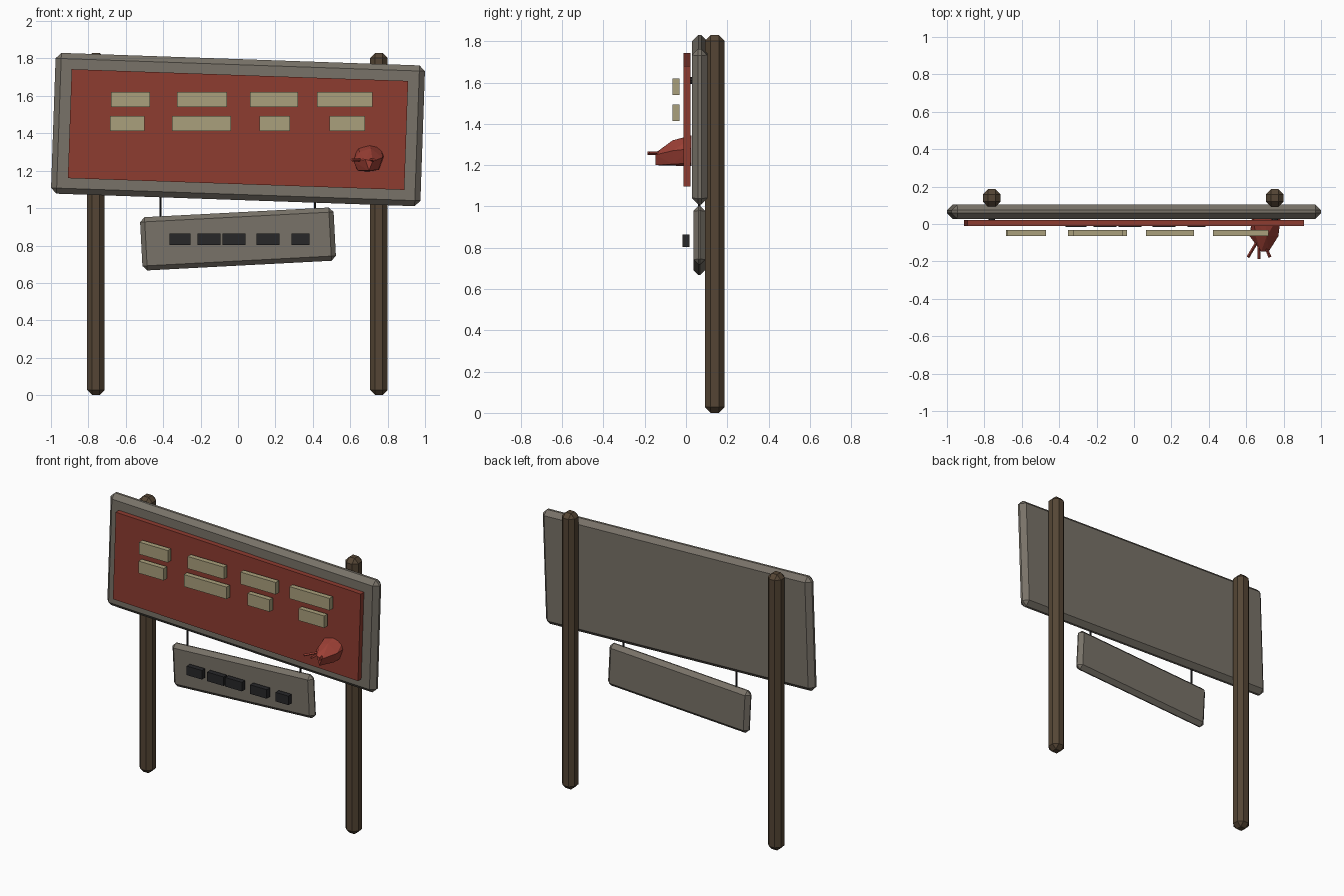
import bpy, bmesh
from math import radians
from mathutils import Vector, Matrix

if "Cube" in bpy.data.objects:
    bpy.data.objects.remove(bpy.data.objects["Cube"])


def material(name, rgb):
    m = bpy.data.materials.new(name)
    m.diffuse_color = (*rgb, 1)
    m.use_nodes = True
    m.node_tree.nodes["Principled BSDF"].inputs["Base Color"].default_value = m.diffuse_color
    return m


BOARD = material("weathered_board", (0.19, 0.17, 0.14))
WOOD = material("dark_wood", (0.09, 0.06, 0.035))
RED = material("red_paint", (0.27, 0.045, 0.03))
SHELL = material("red_shell", (0.33, 0.05, 0.035))
CREAM = material("cream", (0.40, 0.35, 0.20))
DARK = material("charcoal", (0.02, 0.02, 0.022))


def finish(name, bm, mat):
    bmesh.ops.recalc_face_normals(bm, faces=bm.faces)
    me = bpy.data.meshes.new(name)
    bm.to_mesh(me)
    bm.free()
    me.materials.append(mat)
    ob = bpy.data.objects.new(name, me)
    bpy.context.collection.objects.link(ob)
    return ob


def box(name, center, size, mat, tilt=0, bevel=0):
    """Box with optional chamfered edges, tilted about y."""
    bm = bmesh.new()
    bmesh.ops.create_cube(bm, size=1)
    bmesh.ops.scale(bm, vec=size, verts=bm.verts)
    if bevel:
        bmesh.ops.bevel(bm, geom=bm.edges[:], offset=bevel, segments=1,
                        affect='EDGES', profile=0.5)
    ob = finish(name, bm, mat)
    ob.location = center
    ob.rotation_euler.y = radians(tilt)
    return ob


def bar(name, a, b, radius, mat, sides=6):
    """Straight rod between two points."""
    a, b = Vector(a), Vector(b)
    bm = bmesh.new()
    turn = (b - a).to_track_quat('Z', 'Y').to_matrix().to_4x4()
    bmesh.ops.create_cone(bm, cap_ends=True, segments=sides, radius1=radius,
                          radius2=radius, depth=(b - a).length,
                          matrix=Matrix.Translation((a + b) / 2) @ turn)
    return finish(name, bm, mat)


# Posts and the bolts in front of them
for side, x in (("left", -0.76), ("right", 0.753)):
    box(f"{side}_post", (x, 0.139, 0.915), (0.095, 0.096, 1.83), WOOD, bevel=0.028)
    bar(f"{side}_bolt", (x, 0.022, 1.61), (x, 0.06, 1.61), 0.018, DARK, 8)

# Main board and its red panel
box("main_board", (0, 0.066, 1.42), (1.976, 0.076, 0.753), BOARD, 2, 0.03)
box("red_panel", (0, 0.005, 1.42), (1.80, 0.034, 0.583), RED, 2)

# Raised cream blocks in two rows
rows = {
    1.58: [(-0.68, -0.47), (-0.325, -0.058), (0.063, 0.322), (0.423, 0.718)],
    1.453: [(-0.685, -0.50), (-0.352, -0.038), (0.115, 0.278), (0.49, 0.678)],
}
for r, (z, spans) in enumerate(rows.items()):
    for i, (a, b) in enumerate(spans):
        box(f"cream_block_{r + 1}_{i + 1}", ((a + b) / 2, -0.048, z),
            (b - a, 0.034, 0.08), CREAM)

# Hanging board, its rods and dark blocks
box("hanging_board", (0, 0.065, 0.835), (1.036, 0.058, 0.285), BOARD, -3, 0.025)
for side, x, low in (("left", -0.415, 0.93), ("right", 0.412, 0.97)):
    bar(f"{side}_hanger", (x, 0.065, low), (x, 0.065, 1.09), 0.006, DARK)
spans = [(-0.366, -0.254), (-0.217, -0.094), (-0.083, 0.04), (0.099, 0.222), (0.286, 0.382)]
for i, (a, b) in enumerate(spans):
    box(f"dark_block_{i + 1}", ((a + b) / 2, 0.001, 0.833), (b - a, 0.034, 0.06), DARK)

# Faceted red ornament: convex hull of three outlines, back to front
layers = [
    (0.027, [(0.63, 1.265), (0.64, 1.33), (0.70, 1.345), (0.765, 1.33),
             (0.783, 1.28), (0.757, 1.21), (0.70, 1.195), (0.634, 1.21)]),
    (-0.065, [(0.618, 1.25), (0.65, 1.30), (0.71, 1.32), (0.772, 1.27),
              (0.75, 1.205), (0.64, 1.20)]),
    (-0.147, [(0.68, 1.26), (0.72, 1.25), (0.70, 1.20)]),
]
bm = bmesh.new()
for y, pts in layers:
    for x, z in pts:
        bm.verts.new((x, y, z))
bmesh.ops.convex_hull(bm, input=bm.verts)
finish("ornament_body", bm, SHELL)

# Three fanned prongs on the ornament
for i, (base, tip, y) in enumerate(((0.655, 0.609, -0.178), (0.668, 0.668, -0.187),
                                    (0.695, 0.727, -0.178))):
    bar(f"ornament_prong_{i + 1}", (base, -0.10, 1.258), (tip, y, 1.258), 0.008, SHELL, 4)
